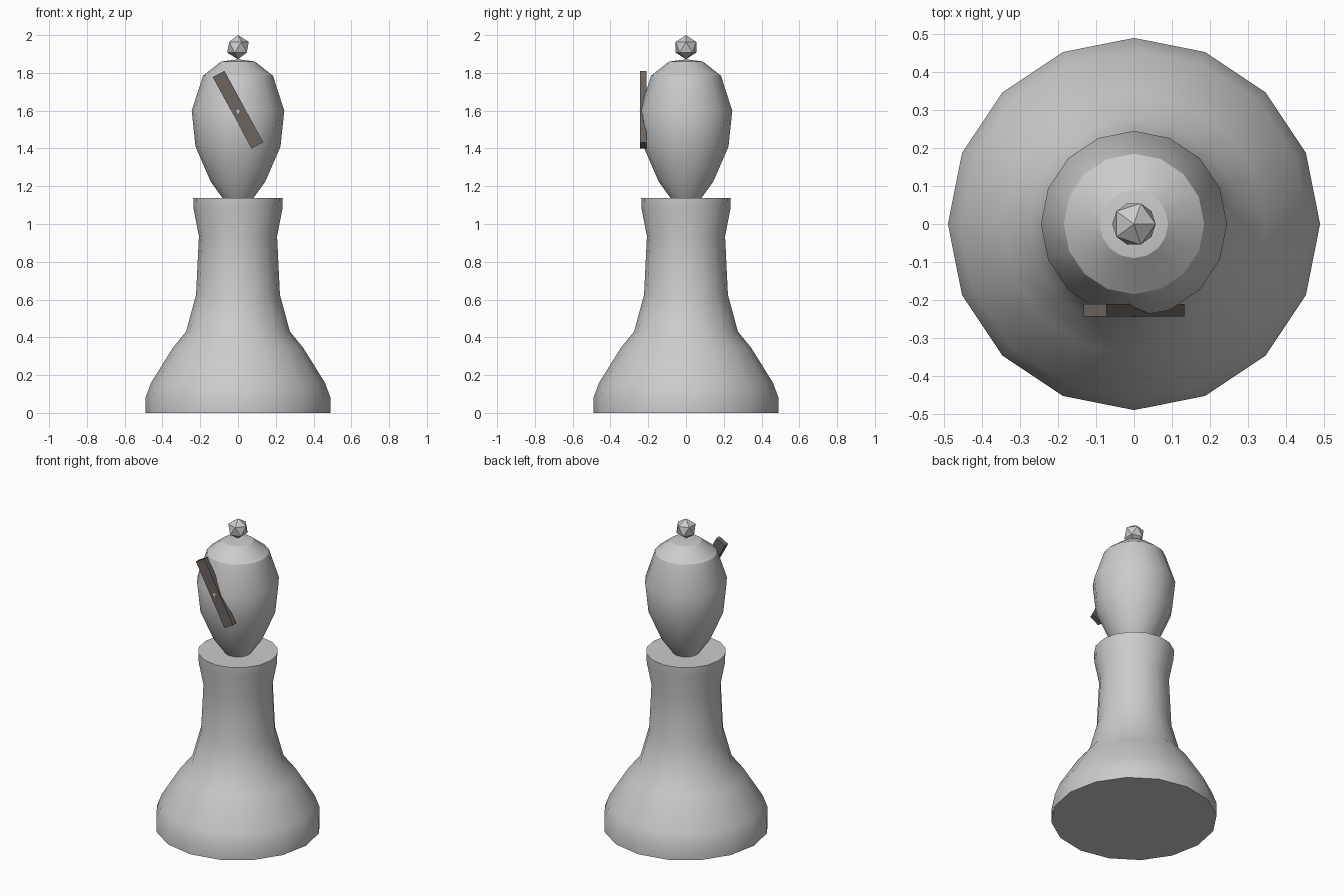
import bpy, bmesh
from math import cos, sin, pi, radians

if "Cube" in bpy.data.objects:
    bpy.data.objects.remove(bpy.data.objects["Cube"])

SIDES = 16


def lathe(name, profile):
    """Revolve (radius, z) points around z; radius 0 makes a pole."""
    bm = bmesh.new()
    rings = []
    for r, z in profile:
        if r == 0:
            rings.append([bm.verts.new((0, 0, z))] * SIDES)
        else:
            rings.append([bm.verts.new((r * cos(2 * pi * i / SIDES),
                                        r * sin(2 * pi * i / SIDES), z))
                          for i in range(SIDES)])
    for lo, hi in zip(rings, rings[1:]):
        for i in range(SIDES):
            j = (i + 1) % SIDES
            quad = list(dict.fromkeys((lo[i], lo[j], hi[j], hi[i])))
            bm.faces.new(quad)
    bmesh.ops.recalc_face_normals(bm, faces=bm.faces)
    mesh = bpy.data.meshes.new(name)
    bm.to_mesh(mesh)
    bm.free()
    obj = bpy.data.objects.new(name, mesh)
    bpy.context.collection.objects.link(obj)
    bpy.ops.object.select_all(action='DESELECT')
    obj.select_set(True)
    bpy.context.view_layer.objects.active = obj
    bpy.ops.object.shade_smooth_by_angle(angle=radians(30))
    return obj


# Flared base, stem, collar and head in one turned profile
lathe("turned_body", [
    (0, 0), (0.49, 0), (0.49, 0.08), (0.46, 0.16), (0.345, 0.345),
    (0.275, 0.43), (0.222, 0.625), (0.207, 0.935), (0.235, 1.08),
    (0.237, 1.138), (0.08, 1.135), (0.145, 1.225), (0.225, 1.41),
    (0.245, 1.60), (0.185, 1.785), (0.09, 1.86), (0, 1.872)])

# Faceted finial on top
bpy.ops.mesh.primitive_ico_sphere_add(subdivisions=1, radius=0.064,
                                      location=(0, 0, 1.936))
bpy.context.object.name = "finial"

# Dark slanted bar across the front of the head
bpy.ops.mesh.primitive_cube_add(size=1, location=(0, -0.2265, 1.605))
bar = bpy.context.object
bar.name = "slanted_notch_bar"
bar.scale = (0.07, 0.033, 0.43)
bar.rotation_euler = (0, radians(-28.5), 0)
dark = bpy.data.materials.new("dark_notch")
dark.diffuse_color = (0.15, 0.13, 0.12, 1)
dark.use_nodes = True
dark.node_tree.nodes["Principled BSDF"].inputs["Base Color"].default_value = dark.diffuse_color
bar.data.materials.append(dark)
